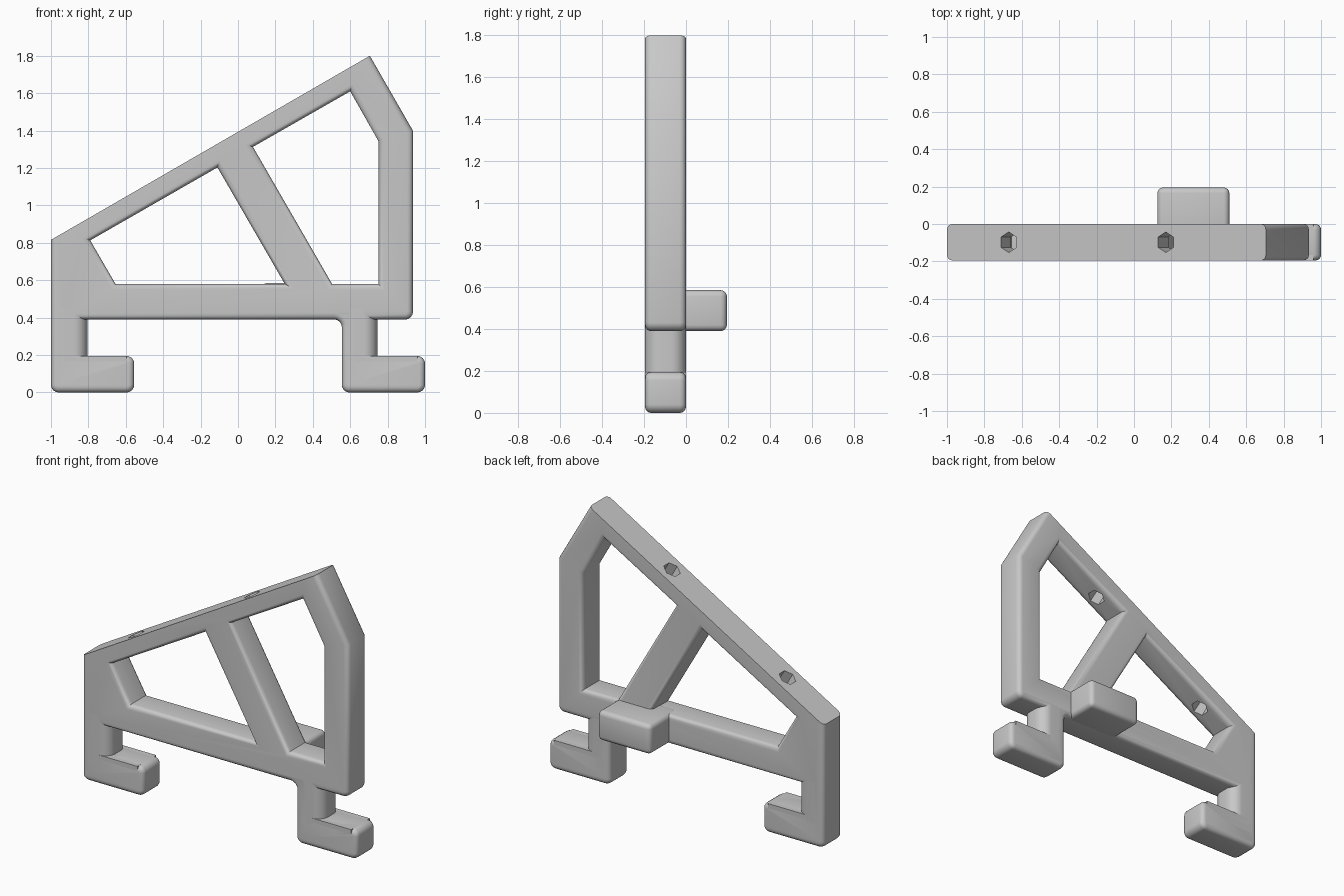
import bpy, bmesh, math
from mathutils import Vector, Matrix

if "Cube" in bpy.data.objects:
    bpy.data.objects.remove(bpy.data.objects["Cube"], do_unlink=True)

T = 0.195           # plate thickness
R = 0.03            # edge rounding
SLOPE = math.radians(30)
NORMAL = Vector((-math.sin(SLOPE), 0, math.cos(SLOPE)))
TOP = Vector((0.705, 0, 1.80))

grey = bpy.data.materials.new("grey plastic")
grey.use_nodes = True
COLOUR = (0.58, 0.58, 0.58, 1)
grey.diffuse_color = COLOUR
grey.node_tree.nodes["Principled BSDF"].inputs["Base Color"].default_value = COLOUR


def rounded(points, steps=4):
    """Polygon points (a, b[, radius]) with filleted corners."""
    out = []
    for i, p in enumerate(points):
        c = Vector(p[:2])
        if len(p) < 3:
            out.append(c)
            continue
        u = (Vector(points[i - 1][:2]) - c).normalized()
        v = (Vector(points[(i + 1) % len(points)][:2]) - c).normalized()
        half = u.angle(v) / 2
        centre = c + (u + v).normalized() * p[2] / math.sin(half)
        a = c + u * p[2] / math.tan(half) - centre
        b = c + v * p[2] / math.tan(half) - centre
        for k in range(steps + 1):
            out.append(centre + a.lerp(b, k / steps).normalized() * p[2])
    return out


def finish(obj):
    obj.data.materials.clear()
    obj.data.materials.append(grey)
    bpy.ops.object.select_all(action='DESELECT')
    obj.select_set(True)
    bpy.context.view_layer.objects.active = obj
    bpy.ops.object.shade_smooth_by_angle(angle=math.radians(35))


def add_mesh(name, bm):
    bmesh.ops.recalc_face_normals(bm, faces=bm.faces)
    mesh = bpy.data.meshes.new(name)
    bm.to_mesh(mesh)
    bm.free()
    obj = bpy.data.objects.new(name, mesh)
    bpy.context.collection.objects.link(obj)
    return obj


def upright_prism(name, points, z0, z1):
    bm = bmesh.new()
    face = bm.faces.new([bm.verts.new((p.x, p.y, z0)) for p in rounded(points, 6)])
    new = bmesh.ops.extrude_face_region(bm, geom=[face])["geom"]
    bmesh.ops.translate(bm, verts=[v for v in new if isinstance(v, bmesh.types.BMVert)],
                        vec=(0, 0, z1 - z0))
    bm.faces.ensure_lookup_table()
    finish(add_mesh(name, bm))


# Frame: outline and two openings, filled and rounded along the edges
C = 0.04
outline = [(-1, 0, C), (-0.555, 0, C), (-0.555, 0.195, C), (-0.9, 0.195), (-0.9, 0.39),
           (0.555, 0.39, C), (0.555, 0, C), (1, 0, C), (1, 0.195, C), (0.65, 0.195),
           (0.65, 0.39), (0.935, 0.39, C), (0.935, 1.40), (0.59, 2.0), (-1, 1.05)]
left_opening = [(-0.79, 0.813), (-0.655, 0.58), (0.25, 0.58), (-0.11, 1.203)]
right_opening = [(0.08, 1.313), (0.503, 0.58), (0.75, 0.58), (0.75, 1.345), (0.6, 1.61)]

curve = bpy.data.curves.new("frame", 'CURVE')
curve.dimensions = '2D'
curve.fill_mode = 'BOTH'
curve.extrude = T / 2 - R
curve.bevel_depth = R
curve.bevel_resolution = 3
curve.offset = -R
for loop in (outline, left_opening, right_opening):
    pts = rounded(loop)
    spline = curve.splines.new('POLY')
    spline.points.add(len(pts) - 1)
    for sp, p in zip(spline.points, pts):
        sp.co = (p.x, p.y, 0, 1)
    spline.use_cyclic_u = True
frame = bpy.data.objects.new("frame", curve)
bpy.context.collection.objects.link(frame)
bpy.context.view_layer.objects.active = frame
frame.select_set(True)
bpy.ops.object.convert(target='MESH')
frame = bpy.context.view_layer.objects.active

# Slice the sloping top flat
bm = bmesh.new()
bm.from_mesh(frame.data)
bm.transform(Matrix.Translation((0, -T / 2, 0)) @ Matrix.Rotation(math.pi / 2, 4, 'X'))
bmesh.ops.remove_doubles(bm, verts=bm.verts, dist=0.0005)
bmesh.ops.bisect_plane(bm, geom=bm.verts[:] + bm.edges[:] + bm.faces[:],
                       plane_co=TOP, plane_no=NORMAL, clear_outer=True)
bmesh.ops.holes_fill(bm, edges=[e for e in bm.edges if e.is_boundary], sides=0)
bmesh.ops.recalc_face_normals(bm, faces=bm.faces)
bm.to_mesh(frame.data)
bm.free()
finish(frame)

# Hexagonal holes through the sloping bar
bm = bmesh.new()
for x in (-0.67, 0.17):
    at = Vector((x, -T / 2, TOP.z + (x - TOP.x) * math.tan(SLOPE)))
    bmesh.ops.create_cone(bm, cap_ends=True, segments=6, radius1=0.055, radius2=0.055,
                          depth=0.3, matrix=Matrix.Translation(at)
                          @ Matrix.Rotation(-SLOPE, 4, 'Y'))
cutter = add_mesh("hole_cutter", bm)
cutter.hide_render = True
cut = frame.modifiers.new("holes", 'BOOLEAN')
cut.object = cutter
cut.operation = 'DIFFERENCE'
cut.solver = 'EXACT'
bpy.context.view_layer.objects.active = frame
while frame.modifiers:
    bpy.ops.object.modifier_apply(modifier=frame.modifiers[0].name)
bpy.data.objects.remove(cutter, do_unlink=True)
finish(frame)

# Necks rounded on the inner side, and flat tops for the feet
for side, x0, x1, end in (("right", -0.96, -0.805, -0.595), ("left", 0.595, 0.745, 0.96)):
    upright_prism(side + "_neck", [(x0, -T), (x1, -T, 0.07), (x1, 0, 0.07), (x0, 0)], 0.15, 0.45)
    upright_prism(side + "_foot_top", [(x0, -T), (end, -T), (end, 0), (x0, 0)], 0.1, 0.195)

# Rear block
bm = bmesh.new()
lo, hi = Vector((0.125, -0.1, 0.39)), Vector((0.51, T, 0.585))
bmesh.ops.create_cube(bm, size=1, matrix=Matrix.Translation((lo + hi) / 2)
                      @ Matrix.Diagonal((*(hi - lo), 1)))
bmesh.ops.bevel(bm, geom=bm.edges[:], offset=R, segments=4, profile=0.5, affect='EDGES')
finish(add_mesh("rear_block", bm))
